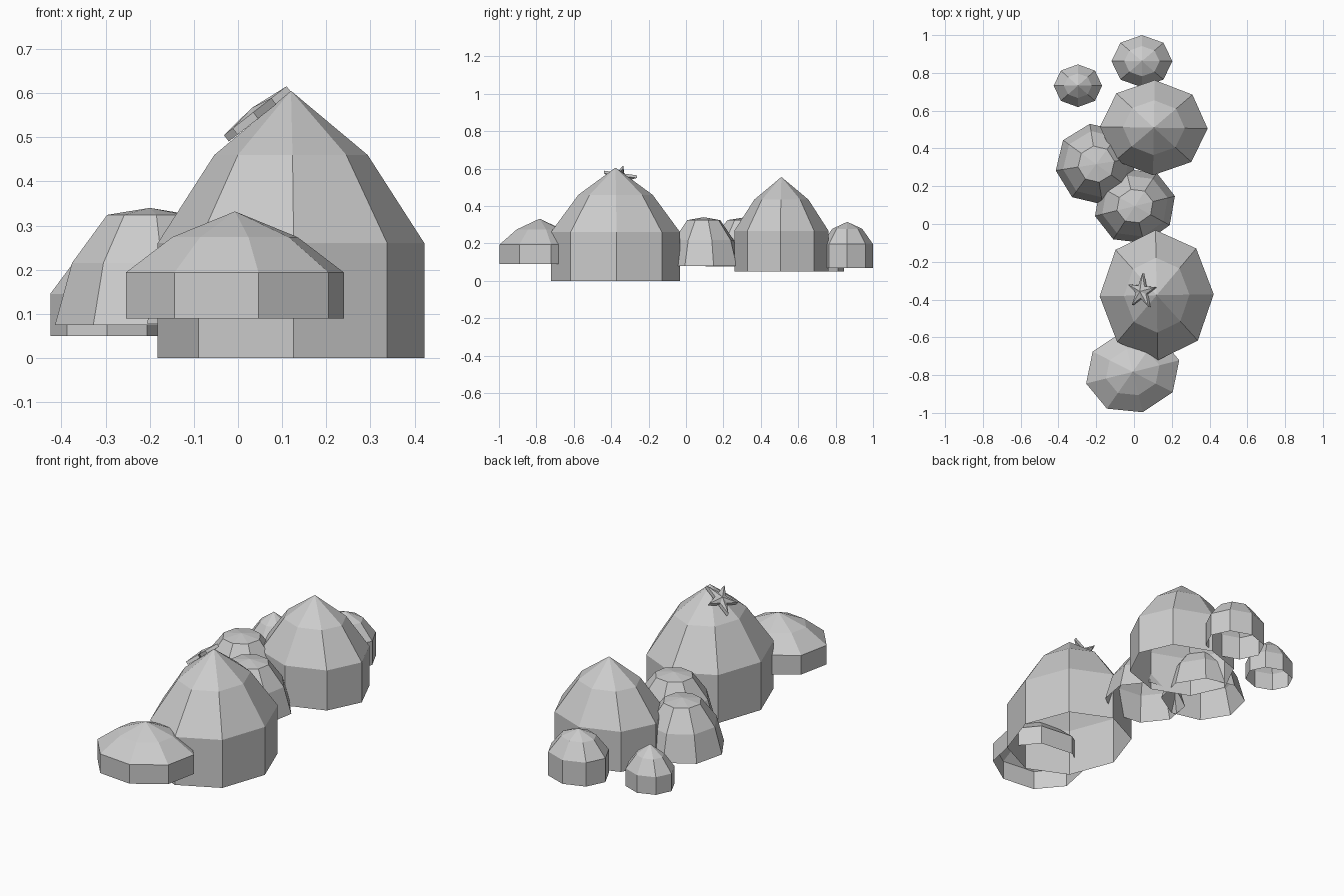
import bpy
import bmesh
from math import sin, cos, pi, radians
from mathutils import Matrix

cube = bpy.data.objects.get("Cube")
if cube:
    bpy.data.objects.remove(cube, do_unlink=True)

# One plain stone colour
stone = bpy.data.materials.new("stone_grey")
stone.use_nodes = True
grey = (0.6, 0.6, 0.6, 1)
stone.diffuse_color = grey
stone.node_tree.nodes["Principled BSDF"].inputs["Base Color"].default_value = grey


def finish(name, bm):
    mesh = bpy.data.meshes.new(name)
    bmesh.ops.recalc_face_normals(bm, faces=bm.faces[:])
    bm.to_mesh(mesh)
    bm.free()
    mesh.materials.append(stone)
    obj = bpy.data.objects.new(name, mesh)
    bpy.context.collection.objects.link(obj)
    return obj


def bridge(bm, lower, upper):
    n = len(lower)
    for i in range(n):
        j = (i + 1) % n
        bm.faces.new((lower[i], lower[j], upper[j], upper[i]))


def fan(bm, ring, tip):
    for i in range(len(ring)):
        bm.faces.new((ring[i], ring[(i + 1) % len(ring)], tip))


# Open-bottomed eight-sided dome; profile holds (radius share, height share)
def dome(name, center, radii, base, top, profile, turn=0, sides=8):
    bm = bmesh.new()
    rings = []
    for share, level in profile:
        z = base + (top - base) * level
        rings.append([bm.verts.new((radii[0] * share * cos(2 * pi * i / sides),
                                    radii[1] * share * sin(2 * pi * i / sides), z))
                      for i in range(sides)])
    for lower, upper in zip(rings, rings[1:]):
        bridge(bm, lower, upper)
    fan(bm, rings[-1], bm.verts.new((0, 0, top)))
    bm.transform(Matrix.Translation((*center, 0)) @ Matrix.Rotation(radians(turn), 4, "Z"))
    return finish(name, bm)


POINTED = [(1, 0), (1, 0.43), (0.575, 0.76)]
ROUNDED = [(1, 0), (1, 0.52), (0.58, 0.85)]
FLARED = [(1, 0), (0.82, 0.53), (0.45, 0.94)]

# Pointed domes
dome("large_dome", (0.12, -0.377), (0.302, 0.345), 0, 0.605, POINTED, 1)
dome("second_dome", (0.105, 0.51), (0.285, 0.252), 0.05, 0.555, POINTED, -1)
dome("front_low_dome", (-0.007, -0.783), (0.254, 0.22), 0.09, 0.332, POINTED, 14)
dome("small_dome", (-0.297, 0.732), (0.128, 0.113), 0.05, 0.272, POINTED)

# Rounded dome at the back
dome("back_dome", (0.042, 0.862), (0.161, 0.138), 0.067, 0.315, ROUNDED)

# Flared domes with flat caps
dome("left_flared_dome", (-0.2, 0.317), (0.217, 0.216), 0.075, 0.34, FLARED, 9)
dome("middle_flared_dome", (0.005, 0.095), (0.218, 0.202), 0.078, 0.34, FLARED, 14)

# Five-armed starfish resting on the large dome's slope
bm = bmesh.new()
rings = []
for z in (-0.01, 0.008):
    ring = []
    for i in range(10):
        r = 0.095 if i % 2 == 0 else 0.036
        a = radians(85) + i * pi / 5
        ring.append(bm.verts.new((r * cos(a), r * sin(a), z)))
    rings.append(ring)
bridge(bm, *rings)
fan(bm, rings[1], bm.verts.new((0, 0, 0.018)))
bm.faces.new(rings[0][::-1])
bm.transform(Matrix.Translation((0.042, -0.357, 0.552)) @ Matrix.Rotation(radians(-38), 4, "Y"))
finish("starfish", bm)
